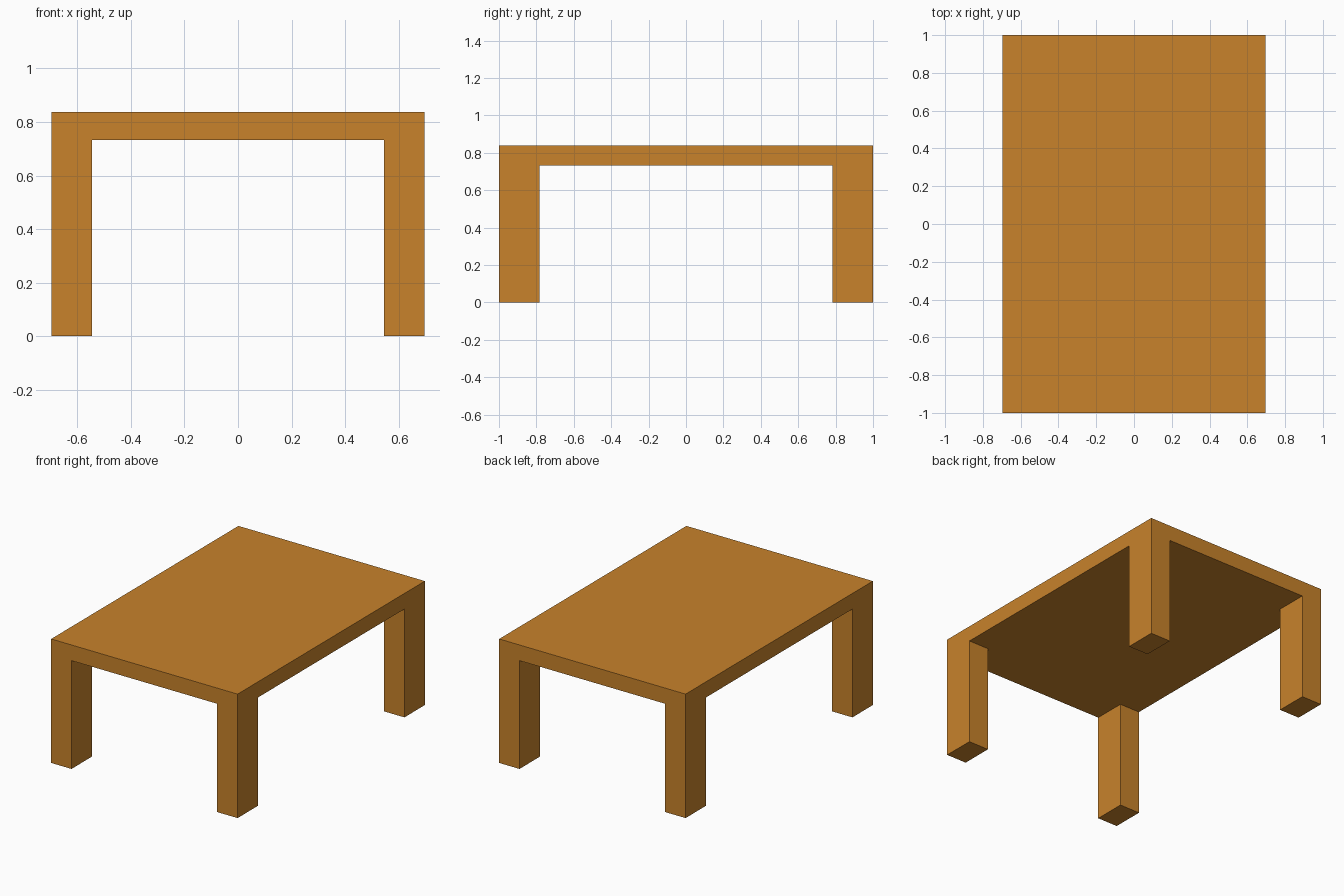
import bpy, bmesh
from mathutils import Matrix

if "Cube" in bpy.data.objects:
    bpy.data.objects.remove(bpy.data.objects["Cube"])

HALF_X, HALF_Y = 0.697, 1.0      # table top half sizes
LEG_X, LEG_Y = 0.545, 0.782      # inner faces of the legs
UNDER, TOP = 0.732, 0.838        # slab underside and top heights

bm = bmesh.new()

# Table top slab
size = Matrix.Diagonal((2 * HALF_X, 2 * HALF_Y, TOP - UNDER, 1))
bmesh.ops.create_cube(bm, size=1, matrix=Matrix.Translation((0, 0, (TOP + UNDER) / 2)) @ size)

# Loop cuts along the inner faces of the legs
for axis, cut in (((1, 0, 0), LEG_X), ((0, 1, 0), LEG_Y)):
    for side in (-1, 1):
        bmesh.ops.bisect_plane(bm, geom=bm.verts[:] + bm.edges[:] + bm.faces[:],
                               plane_co=[a * cut * side for a in axis], plane_no=axis)

# Legs: extrude the four corner faces of the underside to the floor
bm.normal_update()
corners = []
for f in bm.faces:
    c = f.calc_center_median()
    if f.normal.z < -0.9 and abs(c.x) > LEG_X and abs(c.y) > LEG_Y:
        corners.append(f)
for f in bmesh.ops.extrude_discrete_faces(bm, faces=corners)["faces"]:
    for v in f.verts:
        v.co.z = 0
bmesh.ops.remove_doubles(bm, verts=bm.verts[:], dist=1e-5)
bmesh.ops.recalc_face_normals(bm, faces=bm.faces[:])

mesh = bpy.data.meshes.new("table")
bm.to_mesh(mesh)
bm.free()
table = bpy.data.objects.new("table", mesh)
bpy.context.collection.objects.link(table)

# Warm wood colour
wood = bpy.data.materials.new("wood")
wood.diffuse_color = (0.58, 0.225, 0.024, 1)
wood.use_nodes = True
wood.node_tree.nodes["Principled BSDF"].inputs["Base Color"].default_value = wood.diffuse_color
mesh.materials.append(wood)
